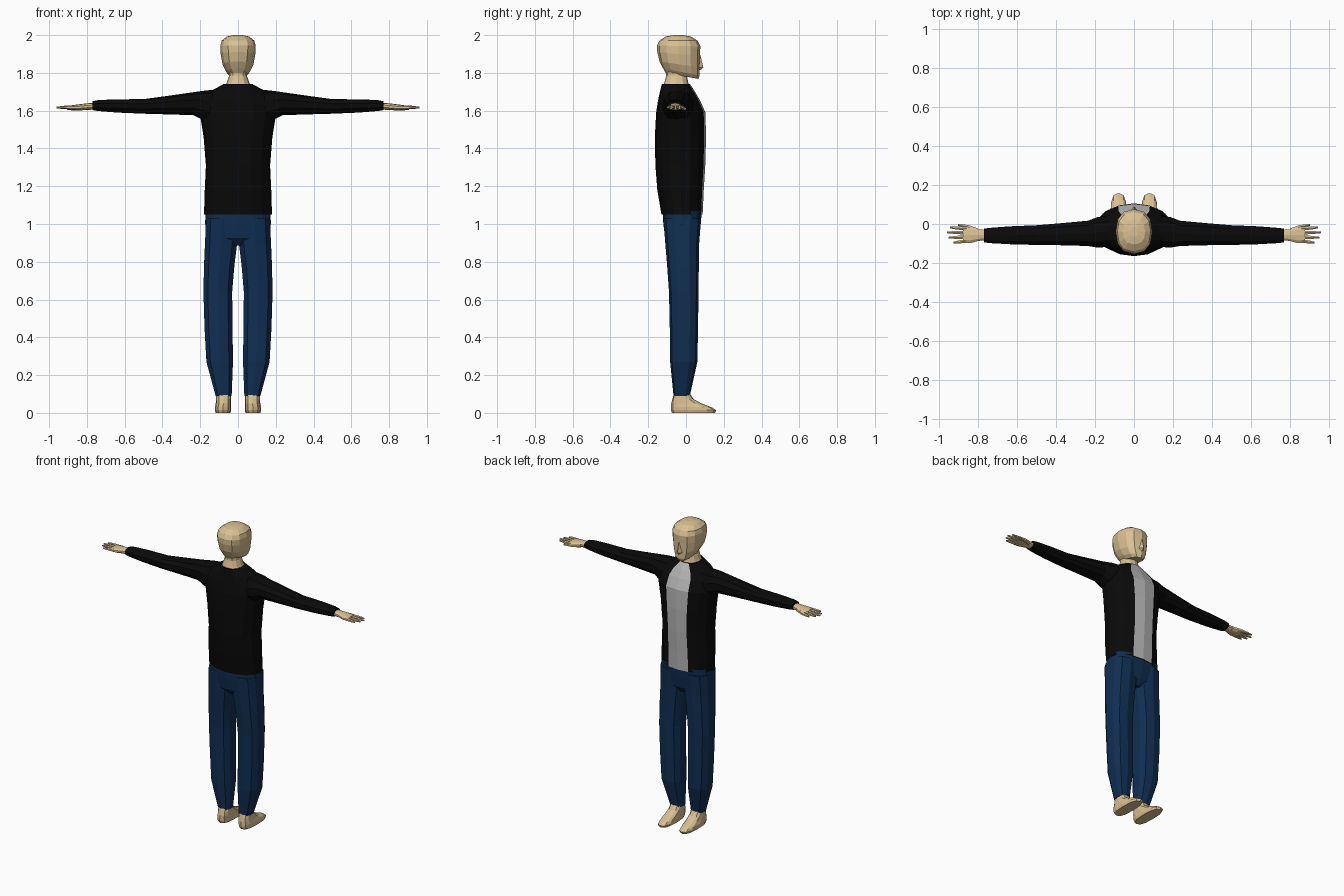
import bpy, bmesh, math


def material(name, rgb):
    m = bpy.data.materials.new(name)
    m.diffuse_color = (*rgb, 1)
    return m


skin = material("skin", (0.70, 0.53, 0.29))
black = material("jacket_black", (0.003, 0.003, 0.003))
navy = material("denim", (0.005, 0.028, 0.085))
grey = material("shirt_grey", (0.48, 0.48, 0.48))


def spow(v, p):
    return math.copysign(abs(v) ** p, v) if abs(v) > 1e-6 else 0.0


def ring_z(x0, x1, y0, y1, zb, zf=None, n=12, p=0.85):
    """Level (or tilted) section; first point is at the +y side."""
    zf = zb if zf is None else zf
    pts = []
    for i in range(n):
        a = math.tau * i / n
        s, c = spow(math.sin(a), p), spow(math.cos(a), p)
        pts.append(((x0 + x1) / 2 + s * (x1 - x0) / 2,
                    (y0 + y1) / 2 + c * (y1 - y0) / 2,
                    zb + (zf - zb) * (c + 1) / 2))
    return pts


def ring_x(x, y0, y1, z0, z1, n=10, p=0.9):
    """Section across a limb that runs along x."""
    return [(x, b, c) for b, c, _ in ring_z(y0, y1, z0, z1, 0, n=n, p=p)]


def build(name, lofts, mat, mirror=False, stripe=None):
    bm = bmesh.new()
    for rings in lofts:
        vs = [[bm.verts.new(c) for c in r] for r in rings]
        n = len(vs[0])
        for a, b in zip(vs, vs[1:]):
            for i in range(n):
                j = (i + 1) % n
                f = bm.faces.new((a[i], a[j], b[j], b[i]))
                if stripe and i in (0, n - 1):
                    f.material_index = 1
        bm.faces.new(vs[0])
        bm.faces.new(vs[-1])
    bmesh.ops.recalc_face_normals(bm, faces=bm.faces)
    me = bpy.data.meshes.new(name)
    bm.to_mesh(me)
    bm.free()
    me.materials.append(mat)
    if stripe:
        me.materials.append(stripe)
    ob = bpy.data.objects.new(name, me)
    bpy.context.collection.objects.link(ob)
    if mirror:
        ob.modifiers.new("mirror", 'MIRROR')
    return ob


def sym(rows, **kw):
    """Rows of half width, back y, front y, z (and front z)."""
    return [ring_z(-w, w, *rest, **kw) for w, *rest in rows]


# Head with sloping jaw line, and nose
build("head", [sym([
    (0.042, -0.108, 0.066, 1.800, 1.768),
    (0.062, -0.122, 0.072, 1.825, 1.785),
    (0.082, -0.140, 0.073, 1.860, 1.830),
    (0.092, -0.152, 0.074, 1.910, 1.890),
    (0.094, -0.154, 0.076, 1.945, 1.940),
    (0.086, -0.140, 0.062, 1.972, 1.970),
    (0.058, -0.105, 0.025, 1.993),
    (0.022, -0.065, -0.015, 2.000)])], skin)
build("nose", [sym([
    (0.012, 0.045, 0.076, 1.815),
    (0.018, 0.045, 0.092, 1.828),
    (0.008, 0.045, 0.076, 1.895)], n=4, p=1)], skin)

# Neck
build("neck", [sym([
    (0.078, -0.125, 0.025, 1.715),
    (0.060, -0.115, 0.012, 1.748),
    (0.047, -0.105, 0.005, 1.785),
    (0.047, -0.105, 0.010, 1.830)])], skin)

# Jacket body with the shirt showing down the front
build("jacket_body", [sym([
    (0.180, -0.130, 0.088, 1.050),
    (0.176, -0.152, 0.094, 1.180),
    (0.170, -0.162, 0.102, 1.310),
    (0.182, -0.165, 0.106, 1.460),
    (0.203, -0.158, 0.103, 1.590),
    (0.195, -0.148, 0.074, 1.655),
    (0.150, -0.138, 0.048, 1.700),
    (0.078, -0.128, 0.022, 1.740)], n=16, p=0.95)], black, stripe=grey)

# Sleeves
build("sleeves", [[ring_x(*r) for r in [
    (0.120, -0.120, 0.045, 1.530, 1.712),
    (0.185, -0.125, 0.040, 1.550, 1.705),
    (0.235, -0.116, 0.020, 1.576, 1.698),
    (0.360, -0.112, 0.008, 1.580, 1.680),
    (0.500, -0.110, -0.004, 1.584, 1.661),
    (0.640, -0.106, -0.010, 1.590, 1.660),
    (0.740, -0.100, -0.018, 1.598, 1.656),
    (0.770, -0.096, -0.022, 1.603, 1.650)]]], black, mirror=True)

# Hands: palm, four fingers and thumb
palm = [ring_x(*r) for r in [
    (0.750, -0.084, -0.030, 1.606, 1.642),
    (0.800, -0.088, -0.026, 1.604, 1.639),
    (0.840, -0.100, -0.014, 1.601, 1.634),
    (0.878, -0.098, -0.014, 1.605, 1.629)]]
hand = [palm]
for y, dy, tip in [(-0.088, -0.008, 0.928), (-0.067, -0.003, 0.952),
                   (-0.045, 0.002, 0.960), (-0.024, 0.006, 0.945)]:
    hand.append([ring_x(0.860, y - 0.010, y + 0.010, 1.606, 1.628, n=6),
                 ring_x((0.87 + tip) / 2, y + dy / 2 - 0.009, y + dy / 2 + 0.009,
                        1.608, 1.627, n=6),
                 ring_x(tip, y + dy - 0.005, y + dy + 0.005, 1.612, 1.621, n=6)])
hand.append([ring_x(0.800, -0.045, -0.022, 1.605, 1.632, n=6),
             ring_x(0.850, -0.026, -0.004, 1.601, 1.624, n=6),
             ring_x(0.905, -0.010, 0.001, 1.603, 1.616, n=6)])
build("hands", hand, skin, mirror=True)

# Trouser seat and legs
build("trouser_seat", [sym([
    (0.060, -0.075, 0.040, 0.885),
    (0.150, -0.110, 0.068, 0.925),
    (0.174, -0.120, 0.078, 1.000),
    (0.172, -0.124, 0.084, 1.070)], n=16, p=0.8)], navy)
build("trouser_legs", [[ring_z(*r, n=10, p=0.75) for r in [
    (0.032, 0.120, -0.066, 0.020, 0.090),
    (0.024, 0.170, -0.084, 0.060, 0.270),
    (0.026, 0.180, -0.086, 0.064, 0.450),
    (0.028, 0.186, -0.090, 0.066, 0.640),
    (0.016, 0.183, -0.100, 0.068, 0.780),
    (0.001, 0.178, -0.110, 0.070, 0.900),
    (0.001, 0.172, -0.120, 0.080, 1.030)]]], navy, mirror=True)

# Bare feet
build("feet", [[ring_z(*r, n=12, p=0.75) for r in [
    (0.040, 0.118, -0.074, 0.154, 0.000),
    (0.036, 0.122, -0.080, 0.160, 0.014),
    (0.036, 0.122, -0.080, 0.135, 0.030),
    (0.036, 0.118, -0.078, 0.082, 0.050),
    (0.036, 0.116, -0.072, 0.040, 0.073),
    (0.038, 0.114, -0.062, 0.016, 0.110)]]], skin, mirror=True)
